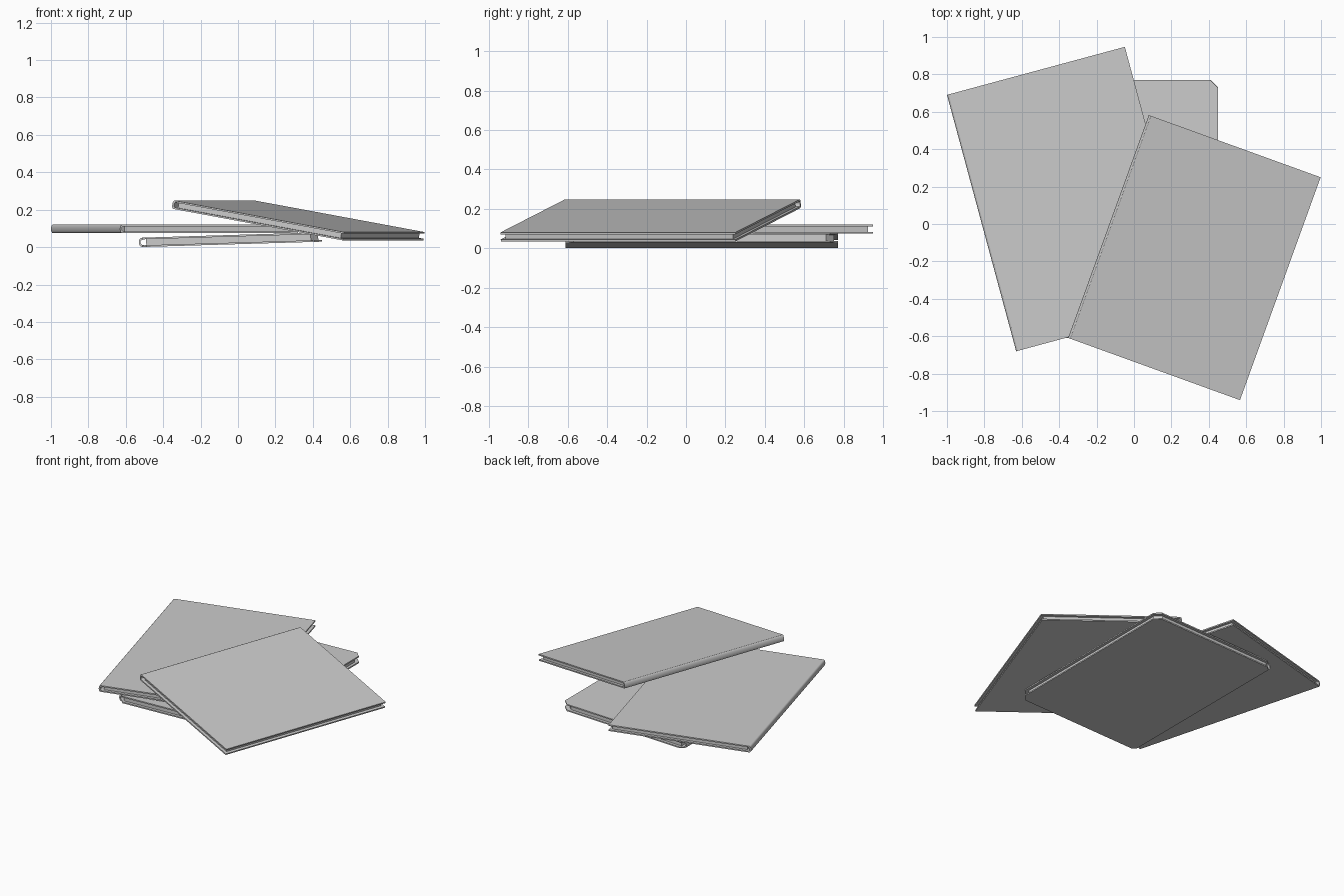
import bpy, bmesh
from math import radians, sin, cos, pi
from mathutils import Matrix, Vector

cube = bpy.data.objects.get("Cube")
if cube:
    bpy.data.objects.remove(cube, do_unlink=True)

# One plain grey for everything
grey = bpy.data.materials.new("plain grey")
grey.use_nodes = True
colour = (0.6, 0.6, 0.6, 1)
grey.diffuse_color = colour
grey.node_tree.nodes["Principled BSDF"].inputs["Base Color"].default_value = colour


def prism(name, points, offset, matrix, smooth=False):
    """Extrude a flat outline by an offset and place it."""
    bm = bmesh.new()
    face = bm.faces.new([bm.verts.new(p) for p in points])
    grown = bmesh.ops.extrude_face_region(bm, geom=[face])
    moved = [v for v in grown["geom"] if isinstance(v, bmesh.types.BMVert)]
    bmesh.ops.translate(bm, verts=moved, vec=offset)
    bmesh.ops.recalc_face_normals(bm, faces=bm.faces)
    mesh = bpy.data.meshes.new(name)
    bm.to_mesh(mesh)
    bm.free()
    mesh.materials.append(grey)
    obj = bpy.data.objects.new(name, mesh)
    obj.matrix_world = matrix
    bpy.context.collection.objects.link(obj)
    if smooth:
        bpy.ops.object.select_all(action="DESELECT")
        obj.select_set(True)
        bpy.context.view_layer.objects.active = obj
        bpy.ops.object.shade_smooth_by_angle(angle=radians(40))
    return obj


def outline(x0, x1, half, z, cut0=0, cut1=0):
    """Rectangle with clipped corners on the spine and open sides."""
    side = [(x0, cut0), (x1, cut1)]
    pts = []
    if cut0:
        pts.append((x0, cut0 - half, z))
    pts.append((x0 + cut0, -half, z))
    pts.append((x1 - cut1, -half, z))
    if cut1:
        pts.append((x1, cut1 - half, z))
    return pts + [(x, -y, z) for x, y, z in reversed(pts)]


def book(name, width, length, thick, bulge, cut0, cut1, matrix):
    """Book lying flat: spine along x = 0, open edge at x = width."""
    half, board, inset = length / 2, 0.009, 0.02
    # Covers
    for label, z in (("bottom_cover", 0), ("top_cover", thick - board)):
        prism(f"{name}_{label}", outline(bulge, width, half, z, cut0, cut1),
              (0, 0, board), matrix)
    # Page block, set back from the cover edges
    prism(f"{name}_pages",
          outline(bulge + inset, width - inset, half - inset, board, 0, cut1),
          (0, 0, thick - 2 * board), matrix)
    # Rounded spine shell
    steps = 8

    def arc(depth, gap):
        return [(bulge + gap - depth * sin(pi * i / steps),
                 cut0 - half,
                 thick / 2 - (thick / 2 - gap) * cos(pi * i / steps))
                for i in range(steps + 1)]
    shell = arc(bulge, 0) + arc(bulge, board)[::-1]
    prism(f"{name}_spine", shell, (0, length - 2 * cut0, 0), matrix, smooth=True)


def place(x, y, z, turn, tilt):
    return (Matrix.Translation((x, y, z))
            @ Matrix.Rotation(radians(turn), 4, "Z")
            @ Matrix.Rotation(radians(tilt), 4, "Y"))


# Bottom book with clipped corners, tipped slightly up to its open edge
book("lower_book", 0.98, 1.38, 0.05, 0.02, 0.02, 0.04,
     place(-0.53, 0.08, 0.0, 0, -1.7))

# Middle book, lying level
book("middle_book", 0.985, 1.42, 0.045, 0.01, 0, 0,
     place(-0.815, 0.005, 0.075, 15.1, 0))

# Upper book, leaning on the others
lean = place(-0.132, -0.015, 0.25, -19.9, 9.9)
book("upper_book", 0.987, 1.267, 0.045, 0.008, 0, 0,
     lean @ Matrix.Translation(Vector((0, 0, -0.045))))
